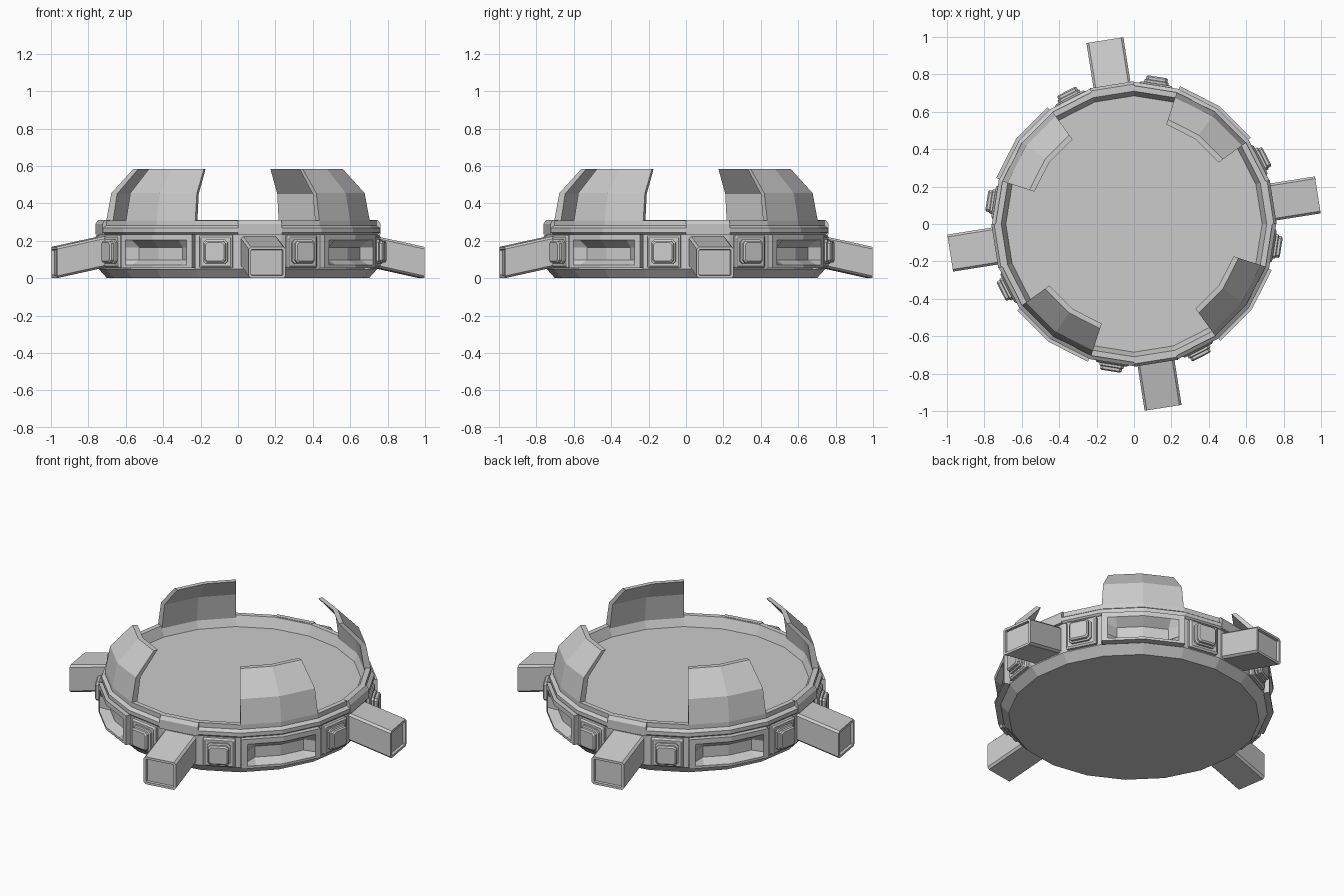
import bpy, bmesh
from math import sin, cos, radians
from mathutils import Matrix, Vector

if "Cube" in bpy.data.objects:
    bpy.data.objects.remove(bpy.data.objects["Cube"])

STEP = 18  # twenty-sided body


def polar(r, deg, z):
    """Point on the twenty-sided outline (straight between corners)."""
    k = deg // STEP
    t = deg / STEP - k
    a, b = radians(k * STEP), radians((k + 1) * STEP)
    return Vector((r * (cos(a) * (1 - t) + cos(b) * t),
                   r * (sin(a) * (1 - t) + sin(b) * t), z))


def finish(bm, name):
    bmesh.ops.recalc_face_normals(bm, faces=bm.faces[:])
    me = bpy.data.meshes.new(name)
    bm.to_mesh(me)
    bm.free()
    ob = bpy.data.objects.new(name, me)
    bpy.context.collection.objects.link(ob)
    return ob


def four(ob):
    """Repeat a part around the body in quarter turns."""
    for i in range(1, 4):
        c = ob.copy()
        c.name = f"{ob.name}_{i + 1}"
        c.matrix_world = Matrix.Rotation(radians(90 * i), 4, 'Z')
        bpy.context.collection.objects.link(c)


def sector(name, profile, a0, a1):
    """Closed (radius, z) profile swept from a0 to a1 degrees."""
    bm = bmesh.new()
    rings = [[bm.verts.new(polar(r, a, z)) for r, z in profile]
             for a in range(a0, a1 + 1, STEP)]
    n = len(profile)
    for p, q in zip(rings, rings[1:]):
        for j in range(n):
            bm.faces.new((p[j], p[(j + 1) % n], q[(j + 1) % n], q[j]))
    bm.faces.new(rings[0])
    bm.faces.new(rings[-1])
    return finish(bm, name)


def body(name, profile):
    """Open profile turned fully, capped at both ends."""
    bm = bmesh.new()
    rings = [[bm.verts.new(polar(r, i * STEP, z)) for i in range(20)] for r, z in profile]
    for p, q in zip(rings, rings[1:]):
        for j in range(20):
            bm.faces.new((p[j], p[(j + 1) % 20], q[(j + 1) % 20], q[j]))
    bm.faces.new(rings[0])
    bm.faces.new(rings[-1])
    return finish(bm, name)


def loft(name, loops, deg):
    """Skin of matching loops, in a frame where x points outward at deg."""
    bm = bmesh.new()
    rings = [[bm.verts.new(p) for p in lp] for lp in loops]
    n = len(rings[0])
    for p, q in zip(rings, rings[1:]):
        for j in range(n):
            bm.faces.new((p[j], p[(j + 1) % n], q[(j + 1) % n], q[j]))
    bm.faces.new(rings[0])
    bm.faces.new(rings[-1])
    bm.transform(Matrix.Rotation(radians(deg), 4, 'Z'))
    return finish(bm, name)


def rect(x, w, z0, z1, c):
    """Rectangle with cut corners across the outward axis."""
    return [(x, -w + c, z0), (x, w - c, z0), (x, w, z0 + c), (x, w, z1 - c),
            (x, w - c, z1), (x, -w + c, z1), (x, -w, z1 - c), (x, -w, z0 + c)]


# Shallow dish body with stepped rim and sunken floor
body("dish_body", [(0.70, 0), (0.745, 0.05), (0.71, 0.05), (0.71, 0.235),
                   (0.748, 0.235), (0.76, 0.245), (0.76, 0.268), (0.74, 0.282),
                   (0.74, 0.31), (0.71, 0.31), (0.685, 0.25)])

# Wall behind the arms and buttons
four(sector("side_wall", [(0.70, 0.05), (0.745, 0.05), (0.745, 0.235), (0.70, 0.235)], -18, 36))

# Plain rim block above each arm
four(sector("rim_block", [(0.72, 0.235), (0.763, 0.235), (0.763, 0.29), (0.748, 0.312),
                          (0.72, 0.312)], 0, 18))

# Curved shield plates
four(sector("shield_plate", [(0.74, 0.29), (0.74, 0.31), (0.712, 0.455), (0.588, 0.585),
                             (0.56, 0.585), (0.68, 0.45), (0.705, 0.29)], 36, 72))

# Recessed window panels, each wrapped over two sides
angles = [36.5, 39, 42.5, 54, 65.5, 69, 71.5]
heights = [0.055, 0.07, 0.098, 0.165, 0.205, 0.235]
bm = bmesh.new()
grid = []
for i, a in enumerate(angles):
    col = []
    for j, z in enumerate(heights):
        deep = i in (2, 3, 4) and j in (2, 3)
        col.append(bm.verts.new(polar(0.725 if deep else 0.778, a, z)))
    grid.append(col)
for i in range(len(angles) - 1):
    for j in range(len(heights) - 1):
        bm.faces.new((grid[i][j], grid[i + 1][j], grid[i + 1][j + 1], grid[i][j + 1]))
# side returns of the panel
border = [e for e in bm.edges if e.is_boundary]
new = bmesh.ops.extrude_edge_only(bm, edges=border)["geom"]
for v in [g for g in new if isinstance(g, bmesh.types.BMVert)]:
    v.co.x *= 0.92
    v.co.y *= 0.92
four(finish(bm, "window_panel"))

# Square buttons on framed plates
for side, deg in (("left", -9), ("right", 27)):
    four(loft(f"button_frame_{side}", [rect(0.72, 0.09, 0.055, 0.23, 0.004),
                                       rect(0.752, 0.09, 0.055, 0.23, 0.004),
                                       rect(0.760, 0.08, 0.065, 0.22, 0.004)], deg))
    four(loft(f"button_{side}", [rect(0.75, 0.066, 0.076, 0.206, 0.015),
                                 rect(0.772, 0.066, 0.076, 0.206, 0.015),
                                 rect(0.776, 0.058, 0.084, 0.198, 0.013),
                                 rect(0.79, 0.058, 0.084, 0.198, 0.013),
                                 rect(0.797, 0.05, 0.092, 0.19, 0.011)], deg))

# Sloping arms with a shallow inset at the tip
four(loft("arm", [rect(0.70, 0.1, 0.065, 0.232, 0.012),
                  rect(0.995, 0.1, 0.0, 0.168, 0.012),
                  rect(0.995, 0.086, 0.014, 0.154, 0.004),
                  rect(0.98, 0.084, 0.016, 0.152, 0.004)], 9))
